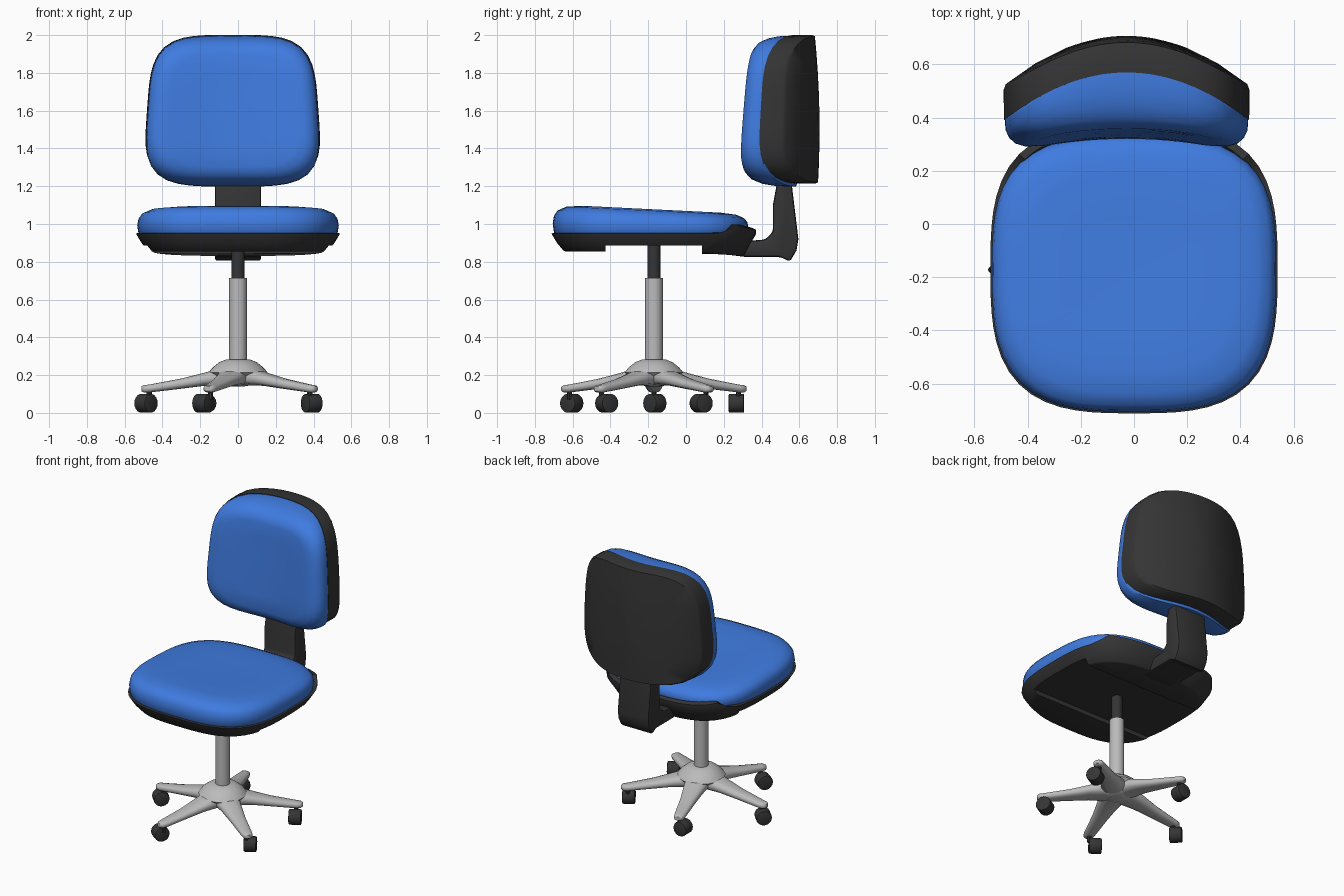
import bpy, bmesh
from math import cos, sin, radians, pi
from mathutils import Vector

if "Cube" in bpy.data.objects:
    bpy.data.objects.remove(bpy.data.objects["Cube"])


def material(name, color):
    m = bpy.data.materials.new(name)
    m.diffuse_color = color
    m.use_nodes = True
    m.node_tree.nodes["Principled BSDF"].inputs["Base Color"].default_value = m.diffuse_color
    return m


BLUE = material("blue_fabric", (0.05, 0.2, 0.75, 1))
DARK = material("dark_plastic", (0.035, 0.035, 0.035, 1))
GREY = material("grey_metal", (0.5, 0.5, 0.5, 1))


def finish(ob, mat, angle=35, bevel=0):
    bpy.ops.object.select_all(action='DESELECT')
    ob.select_set(True)
    bpy.context.view_layer.objects.active = ob
    if bevel:
        b = ob.modifiers.new("bevel", 'BEVEL')
        b.width, b.segments = bevel, 2
        b.limit_method, b.angle_limit = 'ANGLE', radians(25)
        bpy.ops.object.modifier_apply(modifier="bevel")
    ob.data.materials.append(mat)
    bpy.ops.object.shade_smooth_by_angle(angle=radians(angle))
    return ob


def loft(name, rings):
    """Skin a list of equal-length closed rings and cap both ends."""
    bm = bmesh.new()
    rows = [[bm.verts.new(p) for p in r] for r in rings]
    n = len(rows[0])
    for a, b in zip(rows, rows[1:]):
        for i in range(n):
            j = (i + 1) % n
            bm.faces.new((a[i], a[j], b[j], b[i]))
    bm.faces.new(rows[0])
    bm.faces.new(rows[-1])
    bmesh.ops.recalc_face_normals(bm, faces=bm.faces)
    me = bpy.data.meshes.new(name)
    bm.to_mesh(me)
    bm.free()
    ob = bpy.data.objects.new(name, me)
    bpy.context.collection.objects.link(ob)
    return ob


def squircle(n, count):
    """Rounded square of half size 1, evenly sampled by angle."""
    pts = []
    for i in range(count):
        c, s = cos(2 * pi * i / count), sin(2 * pi * i / count)
        r = (abs(c) ** n + abs(s) ** n) ** (-1 / n)
        pts.append((r * c, r * s))
    return pts


def lathe(name, profile, x, y, sides=24):
    return loft(name, [[(x + r * cos(2 * pi * i / sides), y + r * sin(2 * pi * i / sides), z)
                        for i in range(sides)] for r, z in profile])


CY = -0.17  # y of the column and seat centre


# seat
def seat_ring(scale, rear, zfun):
    ring = []
    for u, v in squircle(3.1, 64):
        y = CY + scale * v * (rear if v > 0 else 0.54)
        ring.append((scale * 0.538 * u, y, zfun(y)))
    return ring


def cushion_z(z):
    return lambda y: z - 0.045 * (y + 0.6) / 0.9 * (z - 0.93) / 0.17


cushion = [(0.95, 0.93), (0.98, 0.955), (0.992, 1.0), (0.98, 1.04), (0.945, 1.068),
           (0.86, 1.09), (0.7, 1.099), (0.4, 1.095), (0.02, 1.09)]
finish(loft("seat_cushion", [seat_ring(s, 0.505, cushion_z(z)) for s, z in cushion]), BLUE, 60)


# seat shell, rising at the rear, with a cut-out below
def rim(y):
    if y < 0.2:
        return 0.955
    return 0.955 + 0.05 * (y - 0.2) / 0.05 if y < 0.25 else 1.005 - 0.25 * (y - 0.25)


def under(y):
    return 0.855 if y < 0 else 0.855 - 0.08 * y


shell = [(0.87, under), (0.89, lambda y: under(y) + 0.006), (0.95, lambda y: 0.9), (1.0, lambda y: 0.945),
         (1.003, lambda y: rim(y) - 0.005), (0.955, rim), (0.9, lambda y: 0.945)]
tray = loft("seat_shell", [seat_ring(s, 0.54, f) for s, f in shell])
bpy.ops.mesh.primitive_cube_add(size=1, location=(0, CY, 0.79))
cutter = bpy.context.object
cutter.scale = (1.4, 0.51, 0.19)
cutter.hide_render = True
mod = tray.modifiers.new("cut", 'BOOLEAN')
mod.operation, mod.object, mod.solver = 'DIFFERENCE', cutter, 'EXACT'
bpy.context.view_layer.objects.active = tray
bpy.ops.object.modifier_apply(modifier="cut")
bpy.data.objects.remove(cutter)
finish(tray, DARK, 40)

# bracket joining seat and backrest: side profile pushed across x
side = [(0.2, 0.84), (0.32, 0.825), (0.5, 0.825), (0.55, 0.80), (0.585, 0.86), (0.595, 0.92),
        (0.56, 1.21), (0.56, 1.35), (0.5, 1.35), (0.48, 1.21), (0.46, 1.1), (0.46, 0.96),
        (0.42, 0.918), (0.2, 0.9)]
finish(loft("back_bracket", [[(x, y, z) for y, z in side] for x in (-0.123, 0.123)]), DARK, 35, 0.015)


# backrest: tapered outline, layers bent to follow the curved faces
def back_ring(scale, yfun, low=0.405):
    ring = []
    for a, b in squircle(4, 56):
        a, b = a * scale, b * scale
        dx, z = a * (0.453 - 0.028 * b), 1.6 + b * (0.4 if b > 0 else low)
        ring.append((dx - 0.028, yfun(dx, z), z))
    return ring


def seam(dx, z):
    return 0.57 - 0.85 * dx * dx


def rear(dx, z):
    return 0.707 - 0.88 * dx * dx - 0.1 * (z - 1.5) ** 2


def front(dx, z):
    return 0.32 - 0.28 * dx * dx + 0.07 * max(0, z - 1.35)


def mix(t):
    return lambda dx, z: seam(dx, z) * (1 - t) + front(dx, z) * t


pad = [(0.9, -0.1), (0.99, -0.05), (0.992, 0.1), (0.985, 0.35), (0.96, 0.6), (0.91, 0.82),
       (0.84, 0.95), (0.74, 1), (0.5, 1), (0.25, 1), (0.02, 1)]
finish(loft("back_cushion", [back_ring(s, mix(t)) for s, t in pad]), BLUE, 60)
cover = [(0.95, seam), (1.0, seam), (1.002, lambda x, z: rear(x, z) - 0.015), (0.985, rear),
         (0.75, rear), (0.5, rear), (0.25, rear), (0.02, rear)]
finish(loft("back_shell", [back_ring(s, f, 0.385) for s, f in cover]), DARK, 40)

# column
finish(lathe("column_rod", [(0.035, 0.69), (0.035, 0.9)], 0, CY), DARK)
finish(lathe("column_tube", [(0.047, 0.2), (0.047, 0.715)], 0, CY), GREY)

# five-arm base
finish(lathe("base_hub", [(0.03, 0.14), (0.08, 0.148), (0.12, 0.18), (0.155, 0.215), (0.135, 0.24),
                          (0.1, 0.268), (0.065, 0.282), (0.045, 0.284)], 0, CY, 30), GREY, 50)
stations = [(0.0, 0.075, 0.145, 0.25), (0.1, 0.08, 0.145, 0.235), (0.18, 0.066, 0.143, 0.212),
            (0.3, 0.05, 0.128, 0.182), (0.47, 0.036, 0.108, 0.15), (0.498, 0.03, 0.108, 0.147),
            (0.512, 0.015, 0.115, 0.14)]
for k in range(5):
    a = pi + k * radians(72)
    d, w = Vector((cos(a), sin(a), 0)), Vector((-sin(a), cos(a), 0))
    rings = [[d * r + w * (hw * u) + Vector((0, CY, (lo + hi) / 2 + v * (hi - lo) / 2))
              for u, v in squircle(2.8, 16)] for r, hw, lo, hi in stations]
    finish(loft(f"base_arm_{k + 1}", rings), GREY, 50)

# casters, each swivelled its own way: x, y, axle angle
for k, (x, y, ang) in enumerate([(-0.487, -0.165, -45), (-0.183, -0.605, -35), (0.39, -0.42, 30),
                                 (0.39, 0.08, 30), (-0.165, 0.267, 90)]):
    bpy.ops.mesh.primitive_cylinder_add(vertices=18, radius=0.051, depth=0.082, location=(x, y, 0.051),
                                        rotation=(0, pi / 2, radians(ang)))
    wheel = bpy.context.object
    wheel.name = f"caster_{k + 1}"
    finish(wheel, DARK, 35, 0.008)
    px, py = 0.47 * cos(pi + k * radians(72)), CY + 0.47 * sin(pi + k * radians(72))
    finish(lathe(f"caster_pin_{k + 1}", [(0.014, 0.07), (0.014, 0.13)], px, py, 10), DARK)
